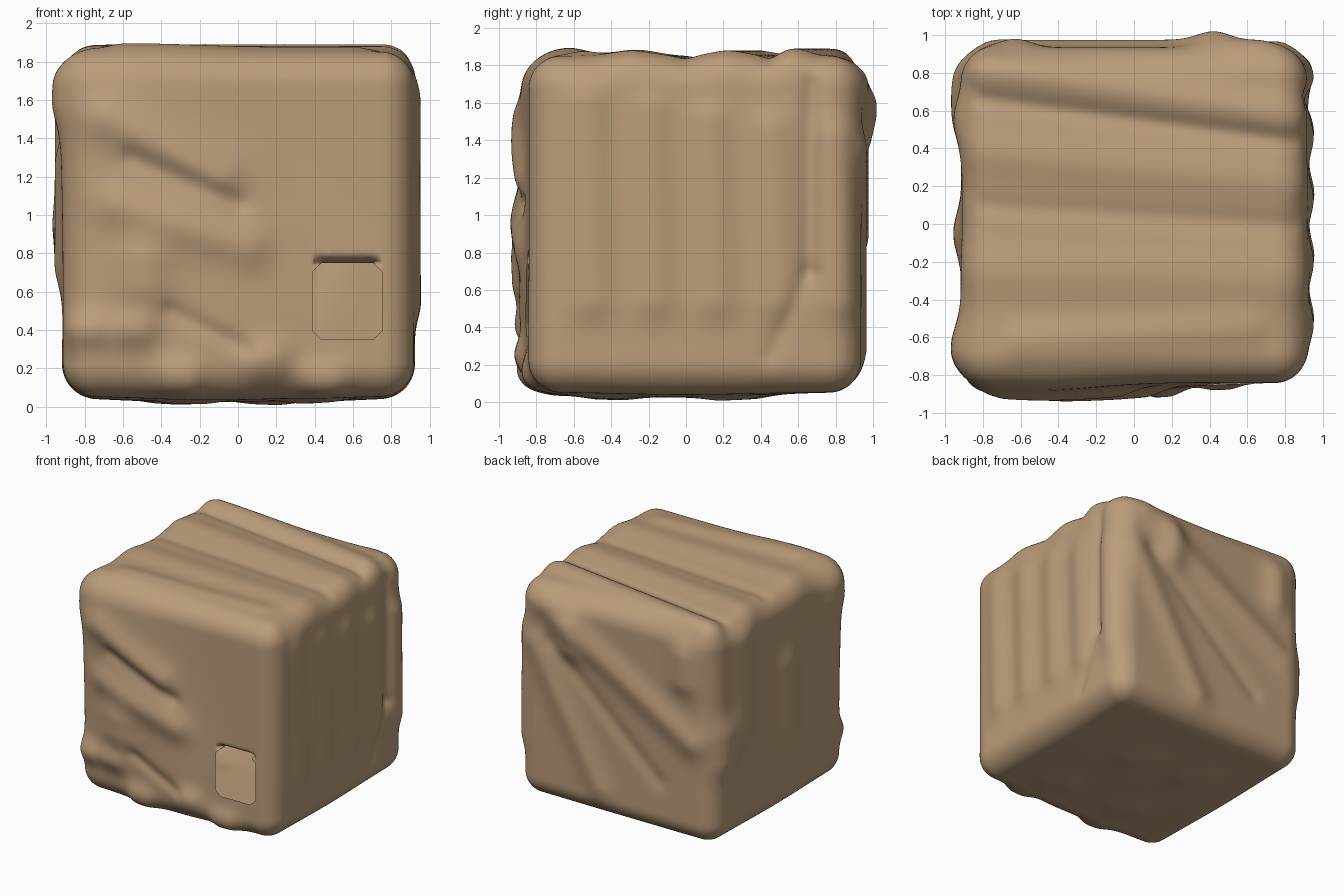
import bpy, bmesh, math
from mathutils import Vector

if "Cube" in bpy.data.objects:
    bpy.data.objects.remove(bpy.data.objects["Cube"])

N = 84                                   # grid cells per cube side
LO, HI = Vector((-.91, -.84, .055)), Vector((.915, .935, 1.85))
RAD = 0.17                               # corner rounding

# Places a 2D point on one side of the block
SIDE = {
    'front': lambda a, b: Vector((a, LO.y, b)),
    'back': lambda a, b: Vector((a, HI.y, b)),
    'right': lambda a, b: Vector((HI.x, a, b)),
    'left': lambda a, b: Vector((LO.x, a, b)),
    'top': lambda a, b: Vector((a, b, HI.z)),
    'base': lambda a, b: Vector((a, b, LO.z)),
}
segs = []


def fold(side, a0, b0, a1, b1, width=.12, height=.06):
    segs.append((SIDE[side](a0, b0), SIDE[side](a1, b1), width, height))


# Front: slanting folds on the upper left, knobs along the bottom
fold('front', -.5, 1.5, -.1, .5, .42, .05)
for i in range(2):
    fold('front', -.68 + .05 * i, 1.5 - .45 * i, .15 * i - .1, 1.2 - .36 * i, .12, .045)
fold('front', -.55, 1.3, 0, 1.06, .06, -.025)
fold('front', -.5, .75, -.5, .65, .16, .06)
fold('front', -.35, .5, .05, .3, .05, -.02)
for x, z in ((-.55, .4), (-.8, .4), (.46, .13), (-.3, .15), (.15, .25)):
    fold('front', x - .03, z, x + .03, z, .1, .05)

# Top: parallel ridges and grooves running slightly downhill in y
for y, w, h in ((.82, .1, .04), (.66, .05, -.02), (.38, .13, .03),
                (.1, .06, -.015), (-.25, .15, .03)):
    fold('top', -.8, y, .85, y - .2 * (y + .45), w, h)
fold('top', -.6, -.62, .6, -.55, .1, .025)

# Right: upright ridges, with one groove bending forward at its foot
for i in range(5):
    y = -.53 + .33 * i
    fold('right', y, 1.6 - .05 * i, y + .03, .55, .12, .036)
fold('right', .67, 1.7, .66, .7, .05, -.025)
fold('right', .66, .7, .45, .25, .05, -.015)

# Left: broad swells
for y, z0, z1 in ((.55, .95, 1.65), (-.05, .75, 1.25), (-.65, 1.6, 1.66), (.75, .75, .95)):
    fold('left', y, z0, y, z1, .15, .045)

# Back: diagonal ridges that get steeper lower down
fold('back', .65, 1.7, -.7, .9, .12, .04)
fold('back', .75, 1.35, .15, .3, .11, .03)
fold('back', .6, 1.4, -.4, .5, .07, -.015)
for x in (-.63, .42):
    fold('back', x, 1.6, x, 1.4, .12, .045)

# Underside: shallow belly with a few lumps
fold('base', -.3, 0, .3, 0, .55, .03)
for x, y in ((-.3, -.35), (.35, -.4), (.1, .3), (-.4, .35)):
    fold('base', x, y, x + .1, y - .1, .12, .02)


def fold_height(p):
    total = 0.0
    for a, b, w, h in segs:
        ab = b - a
        t = max(0, min(1, (p - a).dot(ab) / ab.length_squared))
        d2 = (p - a - ab * t).length_squared
        if d2 < 9 * w * w:
            total += h * math.exp(-d2 / (w * w))
    return total


# Rounded block made from a gridded cube
bm = bmesh.new()
bmesh.ops.create_cube(bm, size=2)
bmesh.ops.subdivide_edges(bm, edges=bm.edges[:], cuts=N - 1, use_grid_fill=True)
for v in bm.verts:
    p = Vector([LO[i] + (HI[i] - LO[i]) * (v.co[i] + 1) / 2 for i in range(3)])
    core = Vector([max(LO[i] + RAD, min(HI[i] - RAD, p[i])) for i in range(3)])
    n = (p - core).normalized()
    p = core + n * RAD
    v.co = p + n * fold_height(p)

# Opening into the hollow inside: cut a chamfered square on the front
CX, CZ, HX, HZ, C = .57, .55, .18, .2, .045
cuts = []
for s in (-1, 1):
    cuts.append((Vector((CX + s * HX, 0, CZ)), Vector((s, 0, 0))))
    cuts.append((Vector((CX, 0, CZ + s * HZ)), Vector((0, 0, s))))
    for t in (-1, 1):
        cuts.append((Vector((CX + s * (HX - C), 0, CZ + t * HZ)), Vector((s, 0, t))))


def near(f):
    c = f.calc_center_median()
    return c.y < -.6 and abs(c.x - CX) < HX + .1 and abs(c.z - CZ) < HZ + .1


for co, no in cuts:
    fs = [f for f in bm.faces if near(f)]
    geom = set(fs)
    for f in fs:
        geom.update(f.edges)
        geom.update(f.verts)
    bmesh.ops.bisect_plane(bm, geom=list(geom), plane_co=co, plane_no=no, dist=1e-5)
hole = [f for f in bm.faces if near(f) and
        all((f.calc_center_median() - co).dot(no) < 0 for co, no in cuts)]
bmesh.ops.delete(bm, geom=hole, context='FACES')

# Roll the top rim of the opening inwards
for v in bm.verts:
    dx, dz = abs(v.co.x - CX), v.co.z - CZ - HZ
    if v.co.y < -.6 and dx < HX and -.01 < dz < .04:
        v.co.y += .08 * (1 - max(dz, 0) / .04) ** 1.5 * min(1, (HX - dx) / .04)

for f in bm.faces:
    f.smooth = True
me = bpy.data.meshes.new("stone_block")
bm.to_mesh(me)
bm.free()
stone = bpy.data.materials.new("tan stone")
stone.diffuse_color = (.50, .335, .195, 1)
stone.use_nodes = True
stone.node_tree.nodes["Principled BSDF"].inputs["Base Color"].default_value = stone.diffuse_color
me.materials.append(stone)
bpy.context.collection.objects.link(bpy.data.objects.new("stone_block", me))
